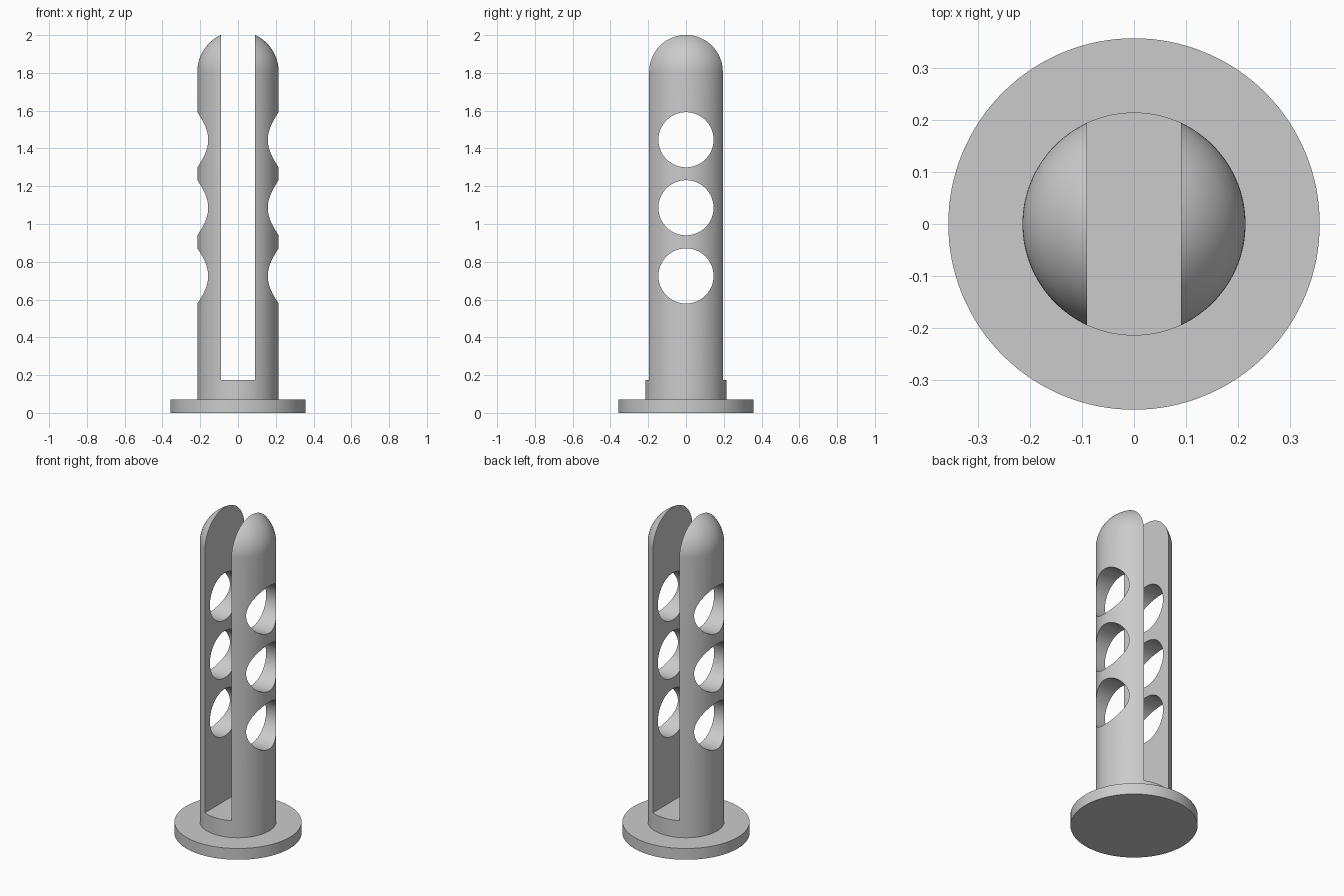
import bpy, bmesh
from math import pi, sin, cos, radians
from mathutils import Matrix

cube = bpy.data.objects.get("Cube")
if cube:
    bpy.data.objects.remove(cube, do_unlink=True)

PEG_R, FLANGE_R, FLANGE_H = 0.215, 0.358, 0.07
DOME_Z, SLOT_HALF, SLOT_Z = 1.806, 0.091, 0.175
HOLE_R, HOLE_HEIGHTS = 0.146, (0.725, 1.086, 1.446)
SEGMENTS, DOME_STEPS = 128, 24

grey = bpy.data.materials.new("light_grey")
grey.use_nodes = True
colour = (0.6, 0.6, 0.6, 1)
grey.diffuse_color = colour
grey.node_tree.nodes["Principled BSDF"].inputs["Base Color"].default_value = colour


def make_object(name, bm):
    bmesh.ops.recalc_face_normals(bm, faces=bm.faces)
    mesh = bpy.data.meshes.new(name)
    bm.to_mesh(mesh)
    bm.free()
    mesh.materials.append(grey)
    obj = bpy.data.objects.new(name, mesh)
    bpy.context.collection.objects.link(obj)
    return obj


def revolve(name, profile):
    """Lathe a profile of (radius, height) points around z."""
    bm = bmesh.new()
    verts = [bm.verts.new((r, 0, z)) for r, z in profile]
    edges = [bm.edges.new(pair) for pair in zip(verts, verts[1:])]
    bmesh.ops.spin(bm, geom=verts + edges, cent=(0, 0, 0), axis=(0, 0, 1),
                   angle=2 * pi, steps=SEGMENTS, use_duplicate=False)
    bmesh.ops.remove_doubles(bm, verts=bm.verts, dist=1e-5)
    return make_object(name, bm)


def cut(target, cutter):
    cutter.hide_render = True
    mod = target.modifiers.new("cut", 'BOOLEAN')
    mod.operation, mod.solver, mod.object = 'DIFFERENCE', 'EXACT', cutter
    bpy.context.view_layer.objects.active = target
    bpy.ops.object.modifier_apply(modifier=mod.name)
    bpy.data.objects.remove(cutter, do_unlink=True)


# Flanged round peg with a domed end
profile = [(0, 0), (FLANGE_R, 0), (FLANGE_R, FLANGE_H), (PEG_R, FLANGE_H)]
for i in range(DOME_STEPS + 1):
    a = pi / 2 * i / DOME_STEPS
    profile.append((max(0, PEG_R * cos(a)), DOME_Z + PEG_R * sin(a)))
profile[-1] = (0, DOME_Z + PEG_R)
peg = revolve("slotted_peg", profile)

# Slot running front to back, open at the top
slot_top = 2.2
bm = bmesh.new()
bmesh.ops.create_cube(bm, size=1, matrix=Matrix.Translation((0, 0, (SLOT_Z + slot_top) / 2))
                      @ Matrix.Diagonal((2 * SLOT_HALF, 1, slot_top - SLOT_Z, 1)))
cut(peg, make_object("slot_cutter", bm))

# Three round holes through both prongs
for z in HOLE_HEIGHTS:
    bm = bmesh.new()
    bmesh.ops.create_cone(bm, cap_ends=True, segments=96, radius1=HOLE_R, radius2=HOLE_R, depth=1,
                          matrix=Matrix.Translation((0, 0, z)) @ Matrix.Rotation(pi / 2, 4, 'Y'))
    cut(peg, make_object("hole_cutter", bm))

# Smooth curves, crisp cut edges
bpy.ops.object.select_all(action='DESELECT')
peg.select_set(True)
bpy.context.view_layer.objects.active = peg
bpy.ops.object.shade_smooth_by_angle(angle=radians(30))
